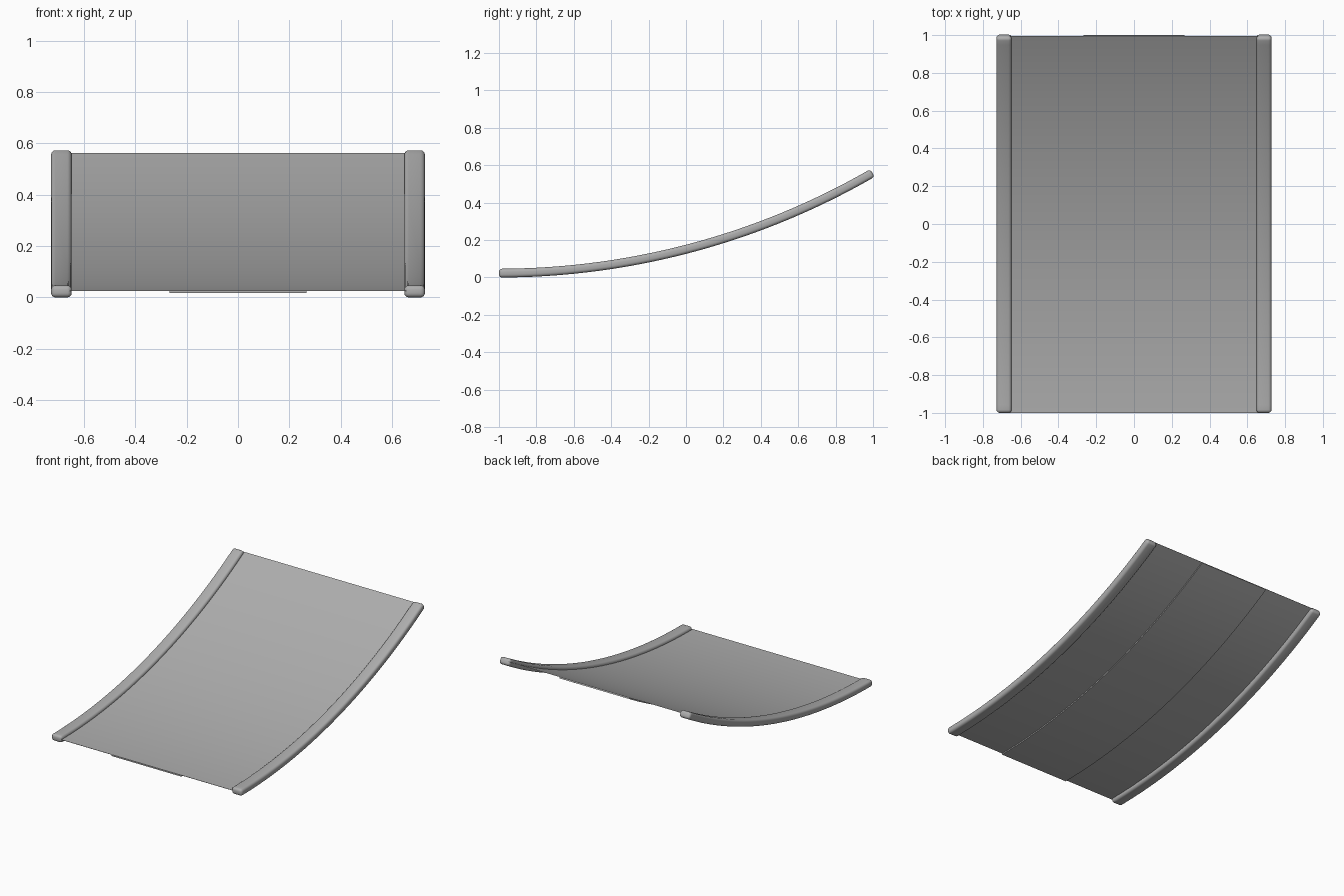
import bpy, bmesh, math
from mathutils import Vector

if "Cube" in bpy.data.objects:
    bpy.data.objects.remove(bpy.data.objects["Cube"])

RADIUS = 4.018            # bend centre height above the ground
ANGLE = math.radians(30)  # total sweep of the panel
SEGMENTS = 48

# Dark grey shared by all parts
grey = bpy.data.materials.new("dark_grey")
grey.diffuse_color = (0.42, 0.42, 0.42, 1)
grey.use_nodes = True
grey.node_tree.nodes["Principled BSDF"].inputs["Base Color"].default_value = grey.diffuse_color


def curved_bar(name, x0, x1, z0, z1, bevel=0.0):
    """Box in (x, arc angle, z), optionally rounded, then bent along the arc."""
    length = ANGLE * 4.0
    bm = bmesh.new()
    bmesh.ops.create_cube(bm, size=1)
    for v in bm.verts:
        v.co = Vector(((x0 + x1) / 2 + v.co.x * (x1 - x0),
                       (v.co.y + 0.5) * length,
                       (z0 + z1) / 2 + v.co.z * (z1 - z0)))
    if bevel:
        bmesh.ops.bevel(bm, geom=bm.edges[:], offset=bevel, segments=4,
                        profile=0.5, affect='EDGES')
    for i in range(1, SEGMENTS):
        bmesh.ops.bisect_plane(bm, geom=bm.verts[:] + bm.edges[:] + bm.faces[:],
                               plane_co=(0, length * i / SEGMENTS, 0),
                               plane_no=(0, 1, 0))
    for v in bm.verts:
        a, r = v.co.y / 4.0, RADIUS - v.co.z
        v.co.y = -1 + r * math.sin(a)
        v.co.z = RADIUS - r * math.cos(a)
    bmesh.ops.recalc_face_normals(bm, faces=bm.faces[:])
    mesh = bpy.data.meshes.new(name)
    bm.to_mesh(mesh)
    bm.free()
    mesh.materials.append(grey)
    obj = bpy.data.objects.new(name, mesh)
    bpy.context.collection.objects.link(obj)
    bpy.ops.object.select_all(action='DESELECT')
    obj.select_set(True)
    bpy.context.view_layer.objects.active = obj
    bpy.ops.object.shade_smooth_by_angle(angle=math.radians(35))
    return obj


# Thin curved sheet between the rails
curved_bar("panel_sheet", -0.67, 0.67, 0.0255, 0.027)

# Centre backing strip under the sheet
curved_bar("backing_strip", -0.267, 0.267, 0.017, 0.0255)

# Rounded side rails
for side, label in ((-1, "left"), (1, "right")):
    xs = sorted((side * 0.648, side * 0.728))
    curved_bar(label + "_rail", xs[0], xs[1], 0.0, 0.047, bevel=0.017)
